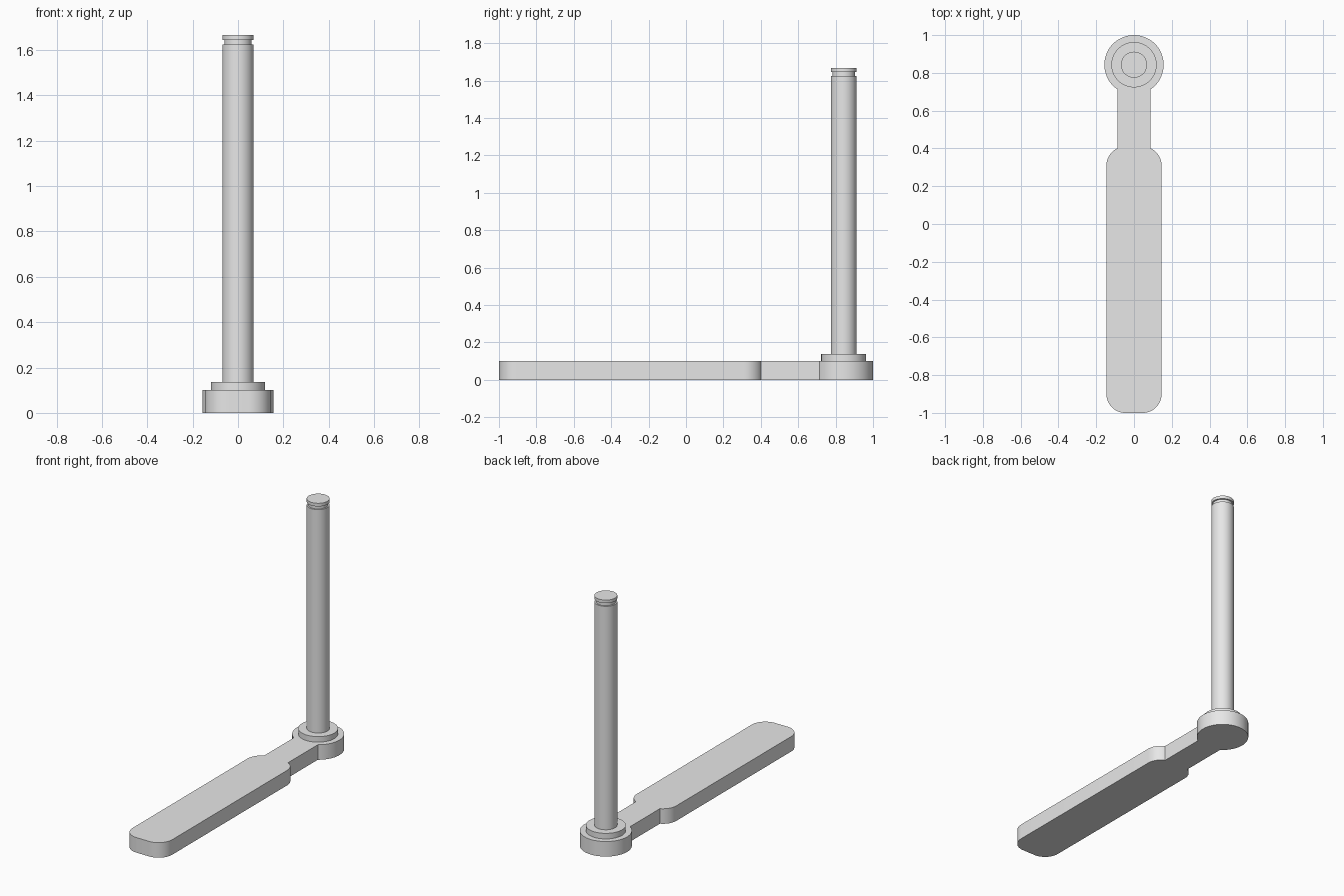
import bpy
import bmesh
from math import sin, cos, pi, asin, sqrt, radians

cube = bpy.data.objects.get("Cube")
if cube:
    bpy.data.objects.remove(cube, do_unlink=True)

grey = bpy.data.materials.new("light_grey")
grey.use_nodes = True
grey.diffuse_color = (0.8, 0.8, 0.8, 1)
grey.node_tree.nodes["Principled BSDF"].inputs["Base Color"].default_value = (0.8, 0.8, 0.8, 1)

HUB_R, NECK, BLADE, CORNER = 0.157, 0.088, 0.146, 0.1
HUB_Y = 1 - HUB_R
THICK = 0.1


def arc(cx, cy, r, start, end, steps):
    return [(cx + r * cos(start + (end - start) * i / steps),
             cy + r * sin(start + (end - start) * i / steps)) for i in range(steps + 1)]


def finish(name, bm):
    bmesh.ops.recalc_face_normals(bm, faces=bm.faces)
    mesh = bpy.data.meshes.new(name)
    bm.to_mesh(mesh)
    bm.free()
    mesh.materials.append(grey)
    obj = bpy.data.objects.new(name, mesh)
    bpy.context.collection.objects.link(obj)
    bpy.ops.object.select_all(action="DESELECT")
    obj.select_set(True)
    bpy.context.view_layer.objects.active = obj
    bpy.ops.object.shade_smooth_by_angle(angle=radians(30))
    return obj


# Flat arm: rounded blade, narrow neck and round hub in one outline
cx = BLADE - CORNER
shoulder = asin(sqrt(CORNER ** 2 - (NECK - cx) ** 2) / CORNER)
neck_angle = -asin(sqrt(HUB_R ** 2 - NECK ** 2) / HUB_R)
right_half = (arc(cx, -1 + CORNER, CORNER, -pi / 2, 0, 12)
              + arc(cx, 0.31, CORNER, 0, shoulder, 10)
              + arc(0, HUB_Y, HUB_R, neck_angle, pi / 2, 32))
left_half = [(-x, y) for x, y in reversed(right_half[:-1])]

bm = bmesh.new()
face = bm.faces.new([bm.verts.new((x, y, 0)) for x, y in right_half + left_half])
top = bmesh.ops.extrude_face_region(bm, geom=[face], use_keep_orig=True)["geom"]
bmesh.ops.translate(bm, vec=(0, 0, THICK),
                    verts=[v for v in top if isinstance(v, bmesh.types.BMVert)])
finish("arm", bm)


def turned(name, profile, segments=64):
    """Solid of revolution around the hub axis from (radius, height) points."""
    bm = bmesh.new()
    rings = [[bm.verts.new((r * cos(2 * pi * i / segments),
                            HUB_Y + r * sin(2 * pi * i / segments), z))
              for i in range(segments)] for r, z in profile]
    for low, high in zip(rings, rings[1:]):
        for i in range(segments):
            j = (i + 1) % segments
            bm.faces.new((low[i], low[j], high[j], high[i]))
    bm.faces.new(rings[0])
    bm.faces.new(rings[-1])
    return finish(name, bm)


# Collar on the hub
turned("collar", [(0.12, THICK - 0.02), (0.12, 0.137)])

# Upright pin with a retaining groove near its top
turned("pin", [(0.069, 0.12), (0.069, 1.624), (0.06, 1.624),
               (0.06, 1.645), (0.069, 1.645), (0.069, 1.666)])
